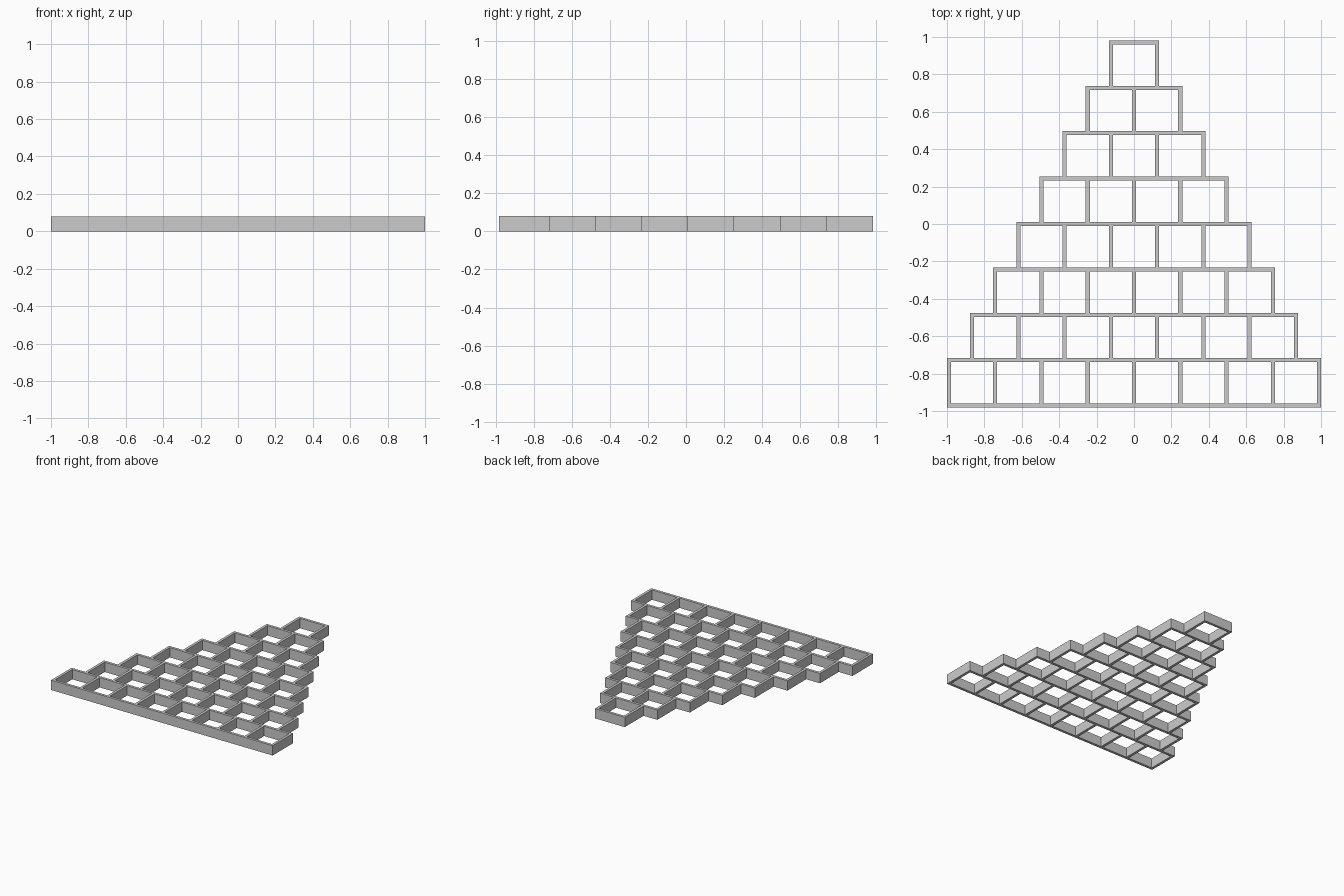
import bpy, bmesh

if "Cube" in bpy.data.objects:
    bpy.data.objects.remove(bpy.data.objects["Cube"])

ROWS = 8
T = 0.0215                   # wall thickness
W = (2.0 - T) / ROWS         # cell pitch across
D = (1.963 - T) / ROWS       # cell pitch in depth
Y0 = -1.963 / 2
H = 0.08                     # height

curve = bpy.data.curves.new("stacked_cell_frame", 'CURVE')
curve.dimensions = '2D'
curve.fill_mode = 'BOTH'
curve.extrude = H / 2


def add_loop(pts):
    s = curve.splines.new('POLY')
    s.points.add(len(pts) - 1)
    for p, (x, y) in zip(s.points, pts):
        p.co = (x, y, 0, 1)
    s.use_cyclic_u = True


# Stepped outline
right = []
for r in range(ROWS):
    half = ((ROWS - r) * W + T) / 2
    right.append((half, Y0 + r * D + (T if r else 0)))
    right.append((half, Y0 + (r + 1) * D + T))
add_loop(right + [(-x, y) for x, y in reversed(right)])

# Open cells, one fewer per row
for r in range(ROWS):
    n = ROWS - r
    y1, y2 = Y0 + r * D + T, Y0 + (r + 1) * D
    for c in range(n):
        x = (c - (n - 1) / 2) * W
        a = (W - T) / 2
        add_loop([(x - a, y1), (x - a, y2), (x + a, y2), (x + a, y1)])

frame = bpy.data.objects.new("stacked_cell_frame", curve)
bpy.context.collection.objects.link(frame)
bpy.context.view_layer.objects.active = frame
frame.select_set(True)
bpy.ops.object.convert(target='MESH')
frame = bpy.context.object

# Weld the caps to the walls and rest the frame on the floor
bm = bmesh.new()
bm.from_mesh(frame.data)
bmesh.ops.remove_doubles(bm, verts=bm.verts, dist=1e-4)
bmesh.ops.translate(bm, verts=bm.verts, vec=(0, 0, H / 2))
bmesh.ops.recalc_face_normals(bm, faces=bm.faces)
for f in bm.faces:
    f.smooth = False
bm.to_mesh(frame.data)
bm.free()
